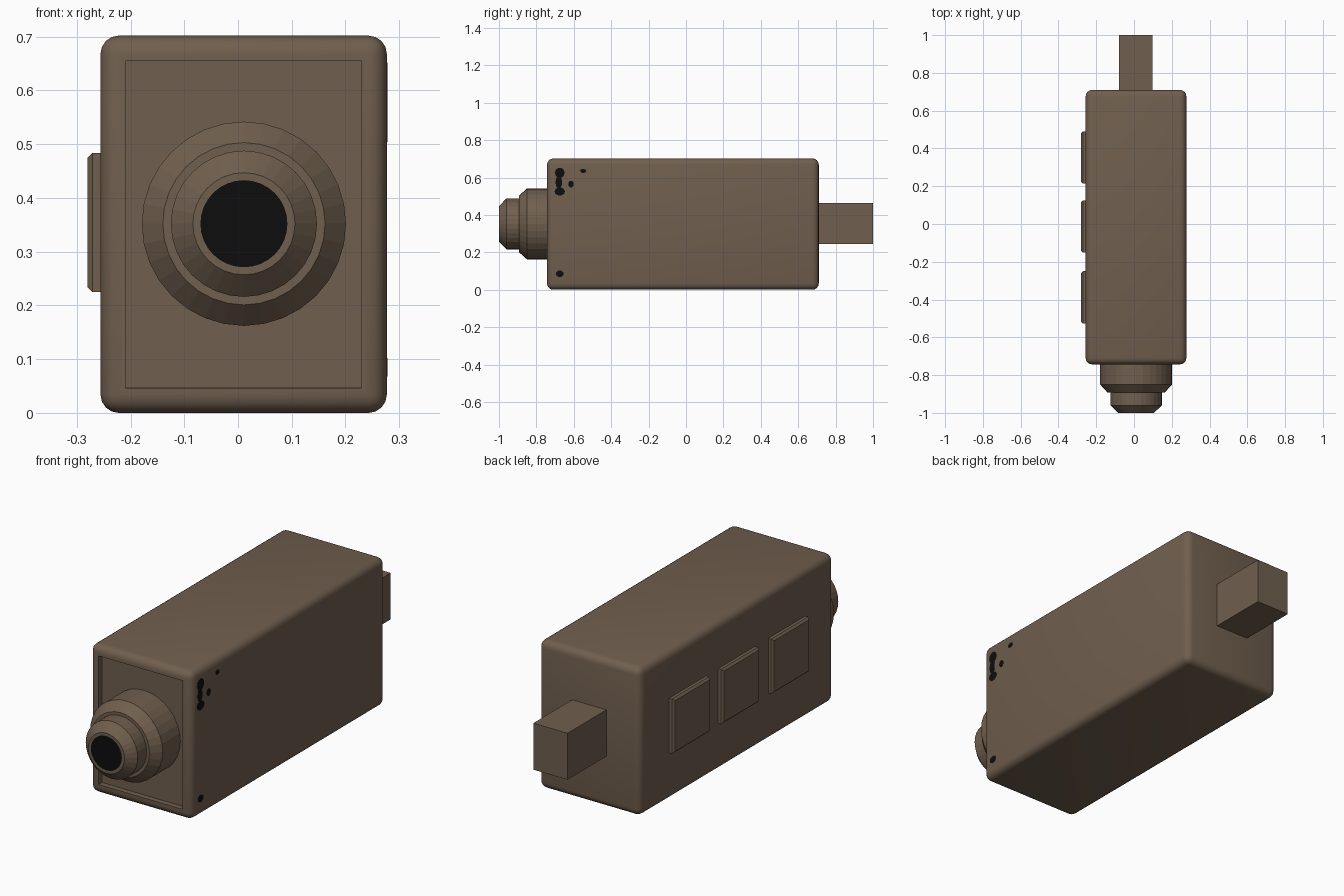
import bpy, bmesh, math
from mathutils import Matrix, Vector

if "Cube" in bpy.data.objects:
    bpy.data.objects.remove(bpy.data.objects["Cube"])


def material(name, rgb):
    m = bpy.data.materials.new(name)
    m.diffuse_color = (*rgb, 1)
    m.use_nodes = True
    m.node_tree.nodes["Principled BSDF"].inputs["Base Color"].default_value = m.diffuse_color
    return m


BROWN = material("brown casing", (0.162, 0.114, 0.076))
BLACK = material("black glass", (0.004, 0.004, 0.004))


def finish(name, bm, mats=(BROWN,), smooth=None):
    bmesh.ops.recalc_face_normals(bm, faces=bm.faces)
    me = bpy.data.meshes.new(name)
    bm.to_mesh(me)
    bm.free()
    ob = bpy.data.objects.new(name, me)
    bpy.context.collection.objects.link(ob)
    for m in mats:
        me.materials.append(m)
    if smooth:
        bpy.ops.object.select_all(action='DESELECT')
        ob.select_set(True)
        bpy.context.view_layer.objects.active = ob
        bpy.ops.object.shade_smooth_by_angle(angle=math.radians(smooth))
    return ob


def box(lo, hi):
    bm = bmesh.new()
    lo, hi = Vector(lo), Vector(hi)
    bmesh.ops.create_cube(bm, size=1, matrix=Matrix.Translation((lo + hi) / 2)
                          @ Matrix.Diagonal((*(hi - lo), 1)))
    return bm


# Rounded camera body with a recessed front panel
bm = box((-0.256, -0.743, 0), (0.277, 0.71, 0.702))
bmesh.ops.bevel(bm, geom=bm.edges[:], offset=0.034, segments=4, profile=0.5, affect='EDGES')
front = min(bm.faces, key=lambda f: f.calc_center_median().y)
bmesh.ops.inset_region(bm, faces=[front], thickness=0.018)
bmesh.ops.inset_region(bm, faces=[front], thickness=0.0005, depth=-0.025)
finish("body", bm, smooth=35)

# Stepped lens barrel, lathed along y, with a black glass disc at the front
CX, CZ, SIDES = 0.011, 0.352, 32
profile = [(0.19, -0.70), (0.19, -0.85), (0.151, -0.893), (0.136, -0.893),
           (0.136, -0.96), (0.095, -1.0), (0.081, -1.0)]
bm = bmesh.new()
rings = [[bm.verts.new((CX + r * math.cos(2 * math.pi * i / SIDES), y,
                        CZ + r * math.sin(2 * math.pi * i / SIDES)))
          for i in range(SIDES)] for r, y in profile]
for a, b in zip(rings, rings[1:]):
    for i in range(SIDES):
        j = (i + 1) % SIDES
        bm.faces.new((a[i], a[j], b[j], b[i]))
bm.faces.new(rings[0])
bm.faces.new(rings[-1]).material_index = 1
finish("lens", bm, (BROWN, BLACK))

# Rear connector block
finish("rear_connector", box((-0.08, 0.69, 0.245), (0.099, 1.0, 0.465)))

# Three chamfered plates on the left side
for k, y in enumerate((-0.388, -0.013, 0.353)):
    bm = box((-0.28, y - 0.138, 0.225), (-0.25, y + 0.138, 0.484))
    rim = [e for e in bm.edges if all(v.co.x < -0.27 for v in e.verts)]
    bmesh.ops.bevel(bm, geom=rim, offset=0.009, segments=1, affect='EDGES')
    finish(f"side_plate_{k + 1}", bm)

# Small dark marks on the right side: y, z, half width, half height
marks = [(-0.675, 0.625, 0.026, 0.028), (-0.68, 0.575, 0.018, 0.035),
         (-0.675, 0.525, 0.028, 0.022), (-0.615, 0.565, 0.015, 0.018),
         (-0.55, 0.635, 0.016, 0.011), (-0.675, 0.085, 0.021, 0.018)]
for k, (y, z, w, h) in enumerate(marks):
    bm = bmesh.new()
    bmesh.ops.create_cone(bm, cap_ends=True, segments=10, radius1=1, radius2=1, depth=0.002,
                          matrix=Matrix.Translation((0.277, y, z))
                          @ Matrix.Diagonal((1, w, h, 1)) @ Matrix.Rotation(math.pi / 2, 4, 'Y'))
    finish(f"dark_mark_{k + 1}", bm, (BLACK,))
